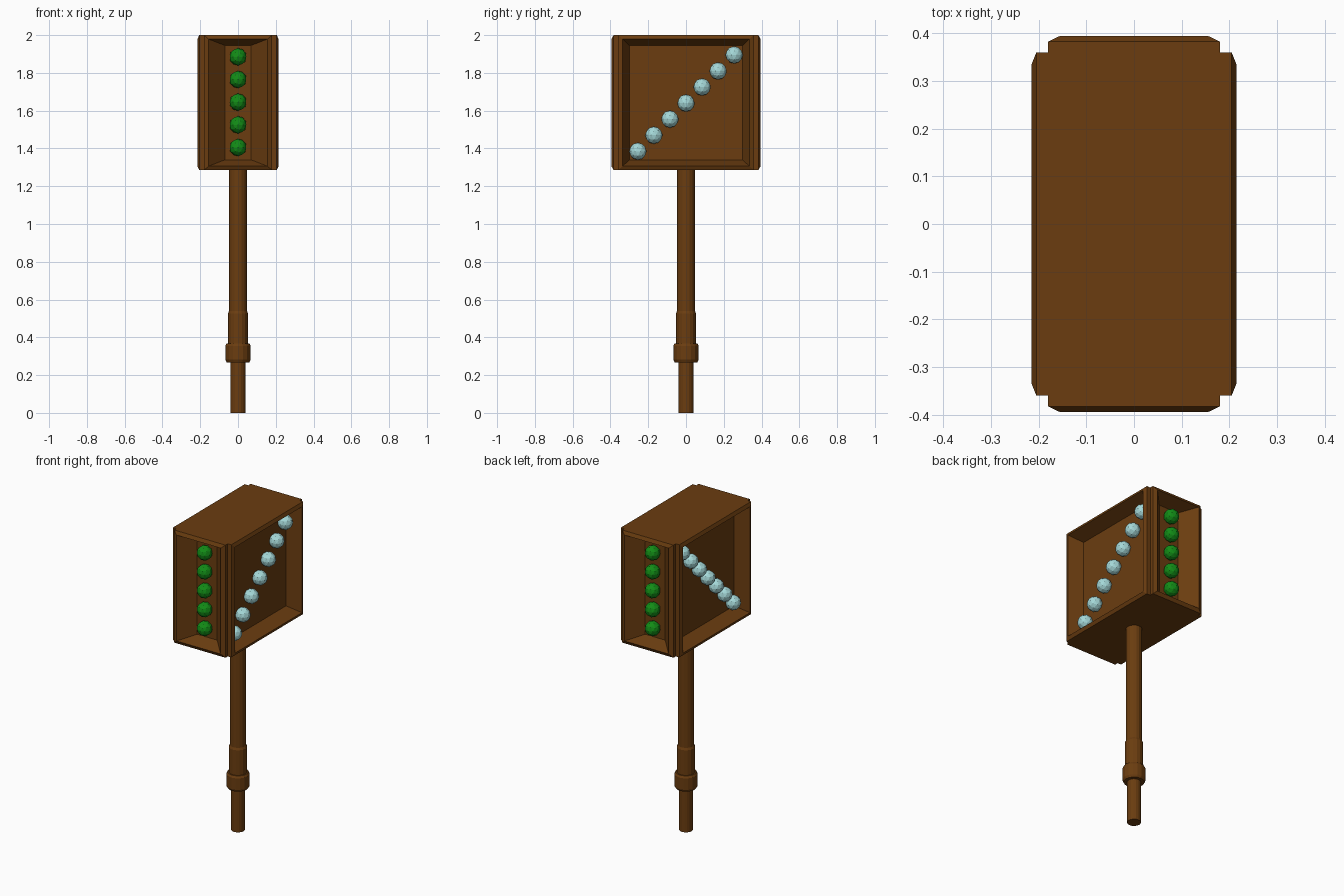
import bpy, bmesh, math
from mathutils import Vector

if "Cube" in bpy.data.objects:
    bpy.data.objects.remove(bpy.data.objects["Cube"])


def material(name, rgb):
    m = bpy.data.materials.new(name)
    m.diffuse_color = (*rgb, 1)
    m.use_nodes = True
    m.node_tree.nodes["Principled BSDF"].inputs["Base Color"].default_value = m.diffuse_color
    return m


BROWN = material("brown wood", (0.145, 0.046, 0.005))
GREEN = material("green", (0.006, 0.26, 0.008))
PALE = material("pale blue", (0.376, 0.69, 0.69))


def finish(name, bm, mat):
    bmesh.ops.recalc_face_normals(bm, faces=bm.faces)
    me = bpy.data.meshes.new(name)
    bm.to_mesh(me)
    bm.free()
    me.materials.append(mat)
    ob = bpy.data.objects.new(name, me)
    bpy.context.collection.objects.link(ob)
    return ob


# Head: notched-corner block with a chamfered rim and sloped recess on each side
Z0, Z1 = 1.285, 2.0
ZC = (Z0 + Z1) / 2
FX, FY = 0.18, 0.383      # front and back panels
SX, SY = 0.205, 0.36      # side panels
corner = [(SX, SY), (FX, SY), (FX, FY)]
outline = (corner + [(-x, y) for x, y in reversed(corner)]
           + [(-x, -y) for x, y in corner] + [(x, -y) for x, y in reversed(corner)])
bm = bmesh.new()
base = bm.faces.new([bm.verts.new((x, y, Z0)) for x, y in outline])
top = bmesh.ops.extrude_face_region(bm, geom=[base])["geom"]
bmesh.ops.translate(bm, vec=(0, 0, Z1 - Z0),
                    verts=[v for v in top if isinstance(v, bmesh.types.BMVert)])
bmesh.ops.recalc_face_normals(bm, faces=bm.faces)

# each step: (half width, half height, distance from the centre)
front_steps = [(0.155, 0.336, 0.395), (0.07, 0.303, 0.31)]
side_steps = [(0.335, 0.336, 0.215), (0.30, 0.303, 0.127)]


def recess(bm, face, axis, steps):
    sign = math.copysign(1, face.calc_center_median()[axis])
    for width, height, dist in steps:
        face = bmesh.ops.extrude_discrete_faces(bm, faces=[face])["faces"][0]
        for v in face.verts:
            v.co[axis] = sign * dist
            v.co[1 - axis] = math.copysign(width, v.co[1 - axis])
            v.co.z = ZC + math.copysign(height, v.co.z - ZC)


panels = []
for f in bm.faces:
    c = f.calc_center_median()
    if abs(f.normal.z) < 0.5:
        if abs(c.x) < 0.01 and abs(abs(c.y) - FY) < 0.001:
            panels.append((f, 1, front_steps))
        elif abs(c.y) < 0.01 and abs(abs(c.x) - SX) < 0.001:
            panels.append((f, 0, side_steps))
for f, axis, steps in panels:
    recess(bm, f, axis, steps)
finish("head", bm, BROWN)

# Handle: turned profile with collar and sleeve
profile = [(0.04, 0), (0.04, 0.268), (0.06, 0.268), (0.067, 0.282), (0.067, 0.355),
           (0.06, 0.368), (0.053, 0.368), (0.053, 0.527), (0.047, 0.54), (0.047, 1.29)]
SIDES = 16
bm = bmesh.new()
rings = [[bm.verts.new((r * math.cos(2 * math.pi * i / SIDES),
                        r * math.sin(2 * math.pi * i / SIDES), z))
          for i in range(SIDES)] for r, z in profile]
for a, b in zip(rings, rings[1:]):
    for i in range(SIDES):
        j = (i + 1) % SIDES
        bm.faces.new((a[i], a[j], b[j], b[i]))
bm.faces.new(rings[0])
bm.faces.new(rings[-1])
finish("handle", bm, BROWN)


# Rows of round studs set in the recesses
def studs(name, centres, mat):
    bm = bmesh.new()
    for c in centres:
        ball = bmesh.ops.create_icosphere(bm, subdivisions=2, radius=0.046)
        bmesh.ops.translate(bm, vec=Vector(c), verts=ball["verts"])
    finish(name, bm, mat)


for s, side in ((-1, "front"), (1, "back")):
    studs(side + "_studs", [(0, s * 0.335, 1.405 + 0.12 * i) for i in range(5)], GREEN)
for s, side in ((-1, "left"), (1, "right")):
    studs(side + "_studs", [(s * 0.153, 0.085 * i, 1.64 + 0.085 * i) for i in range(-3, 4)], PALE)
